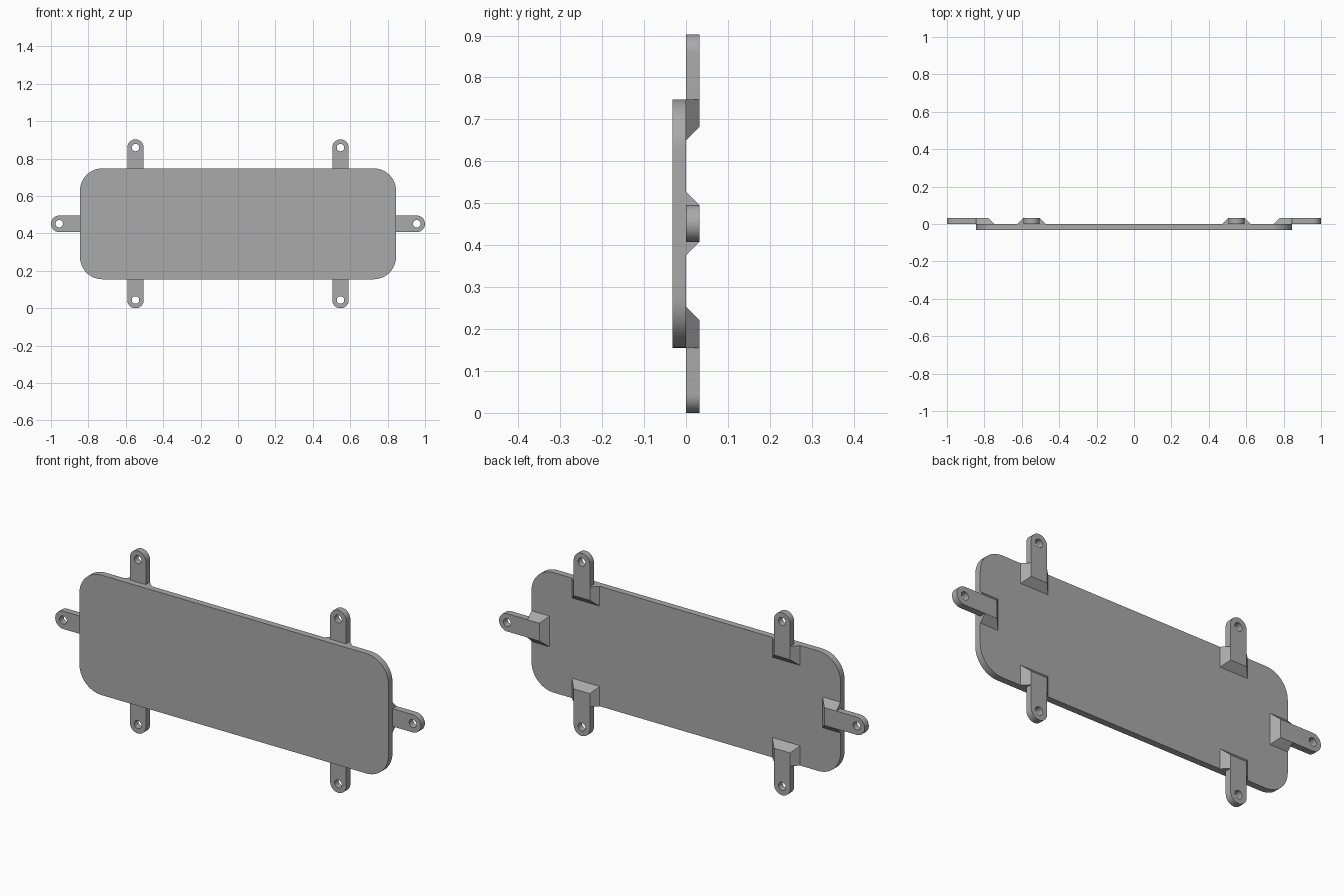
import bpy, bmesh, math
from mathutils import Vector

if "Cube" in bpy.data.objects:
    bpy.data.objects.remove(bpy.data.objects["Cube"], do_unlink=True)

THICK = 0.032                  # plate and tab thickness
HALF_W, HALF_H = 0.845, 0.2965 # plate half size
MID_Z = 0.4515
CORNER = 0.12
TAB_HALF, TAB_LEN = 0.044, 0.155
HOLE = 0.02
TAB_X = 0.548
RAMP_LEN = 0.098

grey = bpy.data.materials.new("plain_grey")
grey.use_nodes = True
grey.diffuse_color = (0.4, 0.4, 0.4, 1)
grey.node_tree.nodes["Principled BSDF"].inputs["Base Color"].default_value = grey.diffuse_color


def arc(cx, cz, r, start, end, steps):
    angles = [math.radians(start + (end - start) * i / steps) for i in range(steps + 1)]
    return [(cx + r * math.cos(a), cz + r * math.sin(a)) for a in angles]


def add_slab(bm, loops, y0, y1):
    """Fill closed outlines (holes included) and extrude them along y."""
    edges = []
    for loop in loops:
        verts = [bm.verts.new((x, y0, z)) for x, z in loop]
        edges += [bm.edges.new((v, verts[i - 1])) for i, v in enumerate(verts)]
    filled = bmesh.ops.triangle_fill(bm, edges=edges, use_beauty=True, normal=(0, -1, 0))
    faces = [g for g in filled["geom"] if isinstance(g, bmesh.types.BMFace)]
    out = bmesh.ops.extrude_face_region(bm, geom=faces)
    moved = [g for g in out["geom"] if isinstance(g, bmesh.types.BMVert)]
    bmesh.ops.translate(bm, verts=moved, vec=(0, y1 - y0, 0))


def finish(name, bm, location, turn=0):
    bmesh.ops.recalc_face_normals(bm, faces=bm.faces)
    mesh = bpy.data.meshes.new(name)
    bm.to_mesh(mesh)
    bm.free()
    mesh.materials.append(grey)
    obj = bpy.data.objects.new(name, mesh)
    bpy.context.collection.objects.link(obj)
    obj.location = location
    obj.rotation_euler.y = math.radians(turn)
    bpy.ops.object.select_all(action='DESELECT')
    obj.select_set(True)
    bpy.context.view_layer.objects.active = obj
    bpy.ops.object.shade_smooth_by_angle(angle=math.radians(30))


# Rounded face plate
bm = bmesh.new()
cx, cz = HALF_W - CORNER, HALF_H - CORNER
outline = []
for i, (sx, sz) in enumerate([(1, 1), (-1, 1), (-1, -1), (1, -1)]):
    outline += arc(sx * cx, sz * cz, CORNER, 90 * i, 90 * i + 90, 12)
add_slab(bm, [outline], -THICK, 0)
finish("face_plate", bm, (0, 0, MID_Z))


def mounting_tab(name, x, z, turn):
    """Round-ended tab with a screw hole and a sloped foot behind the plate."""
    bm = bmesh.new()
    eye = TAB_LEN - TAB_HALF
    tab = [(-TAB_HALF, 0), (TAB_HALF, 0)] + arc(0, eye, TAB_HALF, 0, 180, 20)
    hole = arc(0, eye, HOLE, 0, 360, 24)[:-1]
    add_slab(bm, [tab, hole], 0, THICK)
    # Foot: sloped on both sides and the inner end, upright at the plate edge
    wide = TAB_HALF + THICK
    inner = -RAMP_LEN + THICK
    base = [Vector((s * wide, 0, v)) for s, v in ((-1, 0), (1, 0), (1, -RAMP_LEN), (-1, -RAMP_LEN))]
    top = [Vector((s * TAB_HALF, THICK, v)) for s, v in ((-1, 0), (1, 0), (1, inner), (-1, inner))]
    b, t = [[bm.verts.new(p) for p in ring] for ring in (base, top)]
    bm.faces.new(b)
    bm.faces.new(t)
    for i in range(4):
        bm.faces.new((b[i - 1], b[i], t[i], t[i - 1]))
    finish(name, bm, (x, 0, z), turn)


# Six tabs around the plate
for side, s in (("left", 1), ("right", -1)):
    mounting_tab("upper_" + side + "_tab", s * TAB_X, MID_Z + HALF_H, 0)
    mounting_tab("lower_" + side + "_tab", s * TAB_X, MID_Z - HALF_H, 180)
    mounting_tab(side + "_end_tab", s * HALF_W, MID_Z, s * 90)
